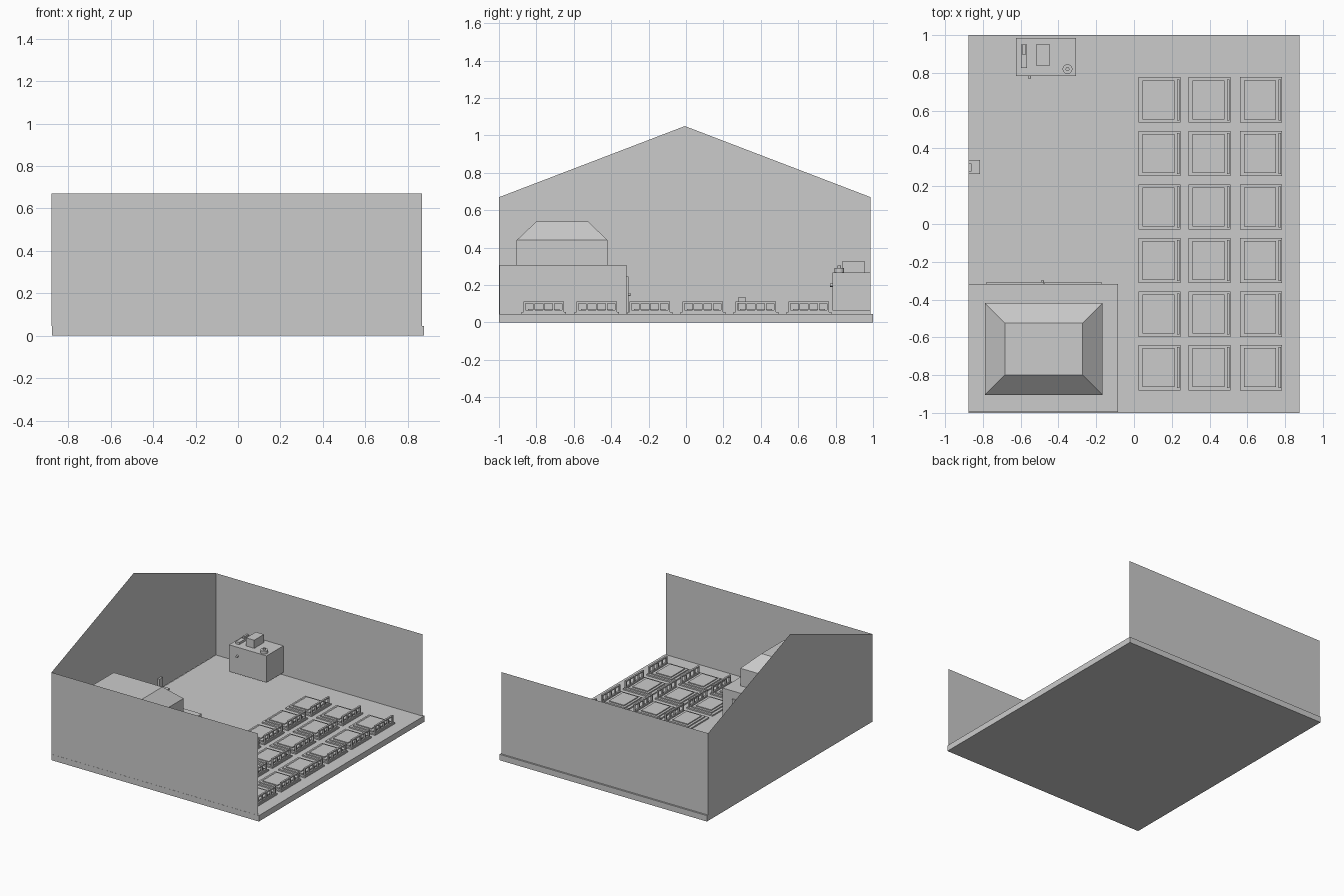
import bpy, bmesh, math

if "Cube" in bpy.data.objects:
    bpy.data.objects.remove(bpy.data.objects["Cube"])

grey = bpy.data.materials.new("plain grey")
grey.diffuse_color = (0.6, 0.6, 0.6, 1)
grey.use_nodes = True
grey.node_tree.nodes["Principled BSDF"].inputs["Base Color"].default_value = grey.diffuse_color


def finish(name, bm):
    me = bpy.data.meshes.new(name)
    bm.to_mesh(me)
    bm.free()
    me.materials.append(grey)
    ob = bpy.data.objects.new(name, me)
    bpy.context.collection.objects.link(ob)
    return ob


def add_box(bm, x, y, z, inset=0.0):
    """Box from (min, max) ranges; inset shrinks the top into a frustum."""
    lo = [(x[0], y[0]), (x[1], y[0]), (x[1], y[1]), (x[0], y[1])]
    i = inset
    hi = [(x[0] + i, y[0] + i), (x[1] - i, y[0] + i), (x[1] - i, y[1] - i), (x[0] + i, y[1] - i)]
    b = [bm.verts.new((*p, z[0])) for p in lo]
    t = [bm.verts.new((*p, z[1])) for p in hi]
    bm.faces.new(b[::-1])
    bm.faces.new(t)
    for k in range(4):
        n = (k + 1) % 4
        bm.faces.new((b[k], b[n], t[n], t[k]))


def box(name, x, y, z, inset=0.0):
    bm = bmesh.new()
    add_box(bm, x, y, z, inset)
    return finish(name, bm)


def sheet(name, pts):
    bm = bmesh.new()
    bm.faces.new([bm.verts.new(p) for p in pts])
    return finish(name, bm)


def cylinder(name, loc, r, depth, rot=(0, 0, 0)):
    bpy.ops.mesh.primitive_cylinder_add(vertices=20, radius=r, depth=depth, location=loc, rotation=rot)
    ob = bpy.context.object
    ob.name = name
    ob.data.materials.append(grey)
    bpy.ops.object.shade_smooth_by_angle(angle=math.radians(40))


F = 0.045  # floor level

# Floor and thin walls
box("floor", (-0.877, 0.877), (-1, 1), (0, F))
sheet("front_wall", [(-0.878, -0.999, F), (0.868, -0.999, F), (0.868, -0.999, 0.67), (-0.878, -0.999, 0.67)])
sheet("back_wall", [(0.868, 0.987, F), (-0.878, 0.987, F), (-0.878, 0.987, 0.67), (0.868, 0.987, 0.67)])
sheet("gable_wall", [(-0.878, 0.987, F), (-0.878, -0.999, F), (-0.878, -0.999, 0.67),
                     (-0.878, -0.006, 1.05), (-0.878, 0.987, 0.67)])

# Large block with hipped cap and a double door
box("block", (-0.876, -0.085), (-0.996, -0.318), (F, 0.306))
box("cap_body", (-0.789, -0.167), (-0.905, -0.419), (0.306, 0.44))
box("cap_roof", (-0.789, -0.167), (-0.905, -0.419), (0.44, 0.54), 0.105)
for s, (a, b) in (("left", (-0.78, -0.477)), ("right", (-0.475, -0.172))):
    box(s + "_door", (a, b), (-0.318, -0.308), (F, 0.247))
cylinder("door_knob", (-0.485, -0.304, 0.15), 0.008, 0.012, (math.pi / 2, 0, 0))

# Cabinet with the items on it
box("cabinet", (-0.625, -0.307), (0.784, 0.986), (0.064, 0.268))
cylinder("cabinet_knob", (-0.553, 0.779, 0.2), 0.009, 0.016, (math.pi / 2, 0, 0))
box("counter_box", (-0.517, -0.448), (0.836, 0.954), (0.268, 0.33))
box("counter_tool_base", (-0.598, -0.567), (0.825, 0.95), (0.268, 0.285))
box("counter_tool_arm", (-0.59, -0.575), (0.895, 0.95), (0.285, 0.3))
cylinder("pot", (-0.352, 0.82, 0.279), 0.026, 0.022)
cylinder("pot_knob", (-0.352, 0.82, 0.297), 0.01, 0.015)

# Small fixture against the gable wall
box("fixture_base", (-0.877, -0.815), (0.265, 0.338), (F, 0.055))
box("fixture_back", (-0.875, -0.86), (0.278, 0.32), (0.055, 0.134))

# Floor seats: base, stepped cushion and slatted backrest
for cx in (0.135, 0.4, 0.673):
    for row in range(6):
        cy = 0.657 - 0.2835 * row
        bm = bmesh.new()
        add_box(bm, (cx - 0.111, cx + 0.111), (cy - 0.12, cy + 0.12), (F, 0.055))
        add_box(bm, (cx - 0.09, cx + 0.08), (cy - 0.103, cy + 0.103), (0.055, 0.064))
        add_box(bm, (cx - 0.073, cx + 0.055), (cy - 0.085, cy + 0.085), (0.064, 0.071))
        bx = (cx + 0.092, cx + 0.105)
        for z in ((0.055, 0.066), (0.102, 0.112)):
            add_box(bm, bx, (cy - 0.108, cy + 0.108), z)
        for k in range(5):
            py = cy + (k - 2) * 0.0515
            add_box(bm, bx, (py - 0.005, py + 0.005), (0.066, 0.102))
        finish("floor_seat", bm)
